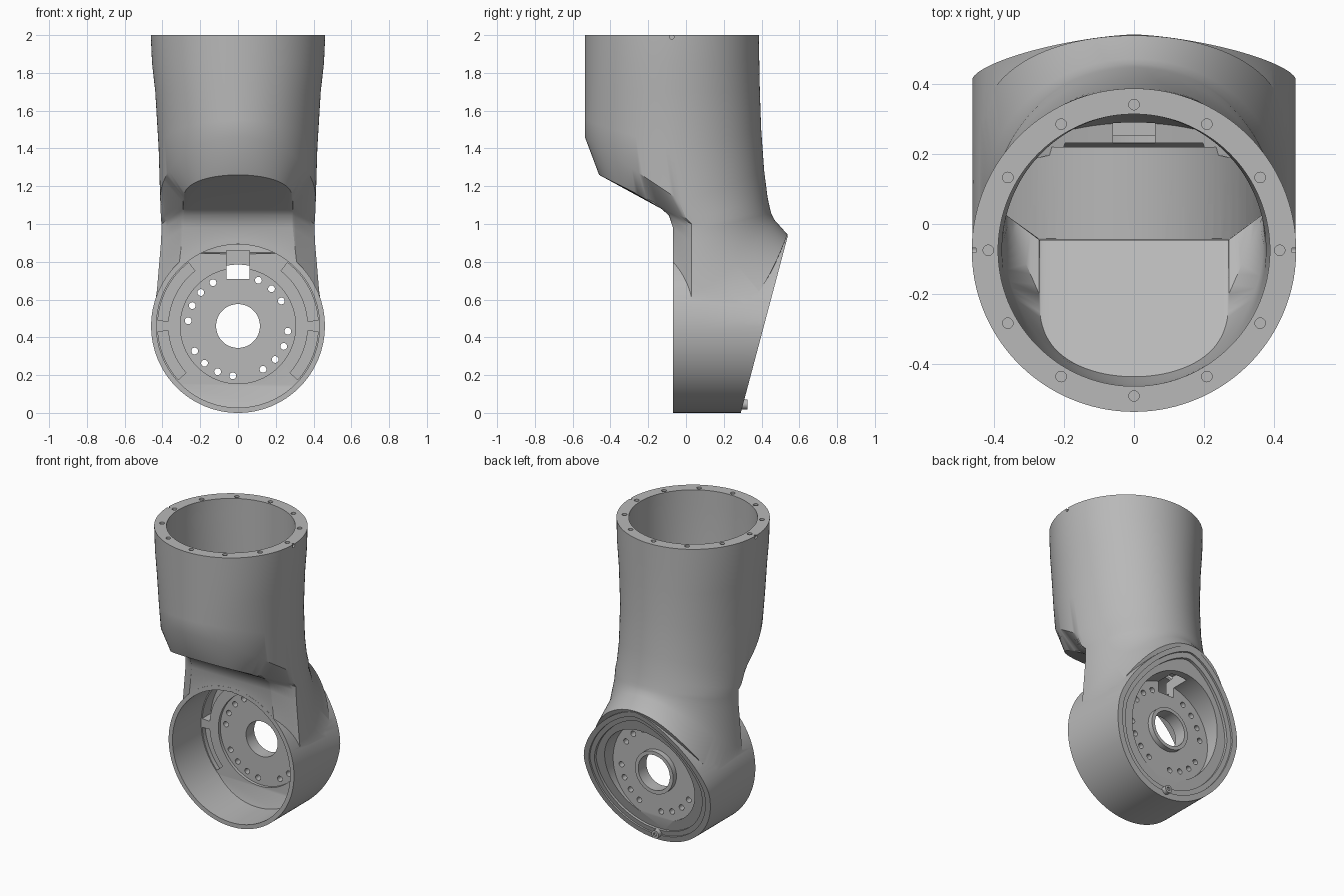
import bpy, bmesh, math
from mathutils import Vector, Matrix

cube = bpy.data.objects.get("Cube")
if cube:
    bpy.data.objects.remove(cube)

grey = bpy.data.materials.new("cast_grey")
grey.use_nodes = True
colour = (0.48, 0.48, 0.48, 1)
grey.diffuse_color = colour
grey.node_tree.nodes["Principled BSDF"].inputs["Base Color"].default_value = colour

AXIS_Z = 0.46                      # height of the joint axis
TILT = math.atan(0.266)            # lean of the rear flange


def make(name, bm):
    bmesh.ops.recalc_face_normals(bm, faces=bm.faces)
    mesh = bpy.data.meshes.new(name)
    bm.to_mesh(mesh)
    bm.free()
    mesh.materials.append(grey)
    ob = bpy.data.objects.new(name, mesh)
    bpy.context.collection.objects.link(ob)
    return ob


def add_cyl(bm, start, end, r, seg=96):
    a, b = Vector(start), Vector(end)
    turn = (b - a).to_track_quat("Z", "Y").to_matrix().to_4x4()
    bmesh.ops.create_cone(bm, cap_ends=True, segments=seg, radius1=r, radius2=r,
                          depth=(b - a).length,
                          matrix=Matrix.Translation((a + b) / 2) @ turn)


def along_y(name, y0, y1, r, z=AXIS_Z, seg=96):
    bm = bmesh.new()
    add_cyl(bm, (0, y0, z), (0, y1, z), r, seg)
    return make(name, bm)


def box(name, lo, hi):
    lo, hi = Vector(lo), Vector(hi)
    bm = bmesh.new()
    bmesh.ops.create_cube(bm, size=1, matrix=Matrix.Translation((lo + hi) / 2)
                          @ Matrix.Diagonal((*(hi - lo), 1)))
    return make(name, bm)


def trim(ob, point, normal):
    bm = bmesh.new()
    bm.from_mesh(ob.data)
    cut = bmesh.ops.bisect_plane(bm, geom=bm.verts[:] + bm.edges[:] + bm.faces[:],
                                 plane_co=point, plane_no=normal, clear_outer=True)
    edges = [e for e in cut["geom_cut"] if isinstance(e, bmesh.types.BMEdge)]
    bmesh.ops.contextual_create(bm, geom=edges)
    bmesh.ops.recalc_face_normals(bm, faces=bm.faces)
    bm.to_mesh(ob.data)
    bm.free()


def combine(ob, tool, operation):
    mod = ob.modifiers.new("combine", "BOOLEAN")
    mod.operation, mod.solver, mod.object = operation, "EXACT", tool
    bpy.context.view_layer.update()
    result = bpy.data.meshes.new_from_object(
        ob.evaluated_get(bpy.context.evaluated_depsgraph_get()))
    ob.modifiers.clear()
    ob.data = result
    bpy.data.objects.remove(tool)


def skin(name, rings):
    """Closed surface through rings of points."""
    bm = bmesh.new()
    loops = [[bm.verts.new(p) for p in ring] for ring in rings]
    for p, q in zip(loops, loops[1:]):
        for k in range(len(p)):
            n = (k + 1) % len(p)
            bm.faces.new((p[k], p[n], q[n], q[k]))
    bm.faces.new(loops[0])
    bm.faces.new(loops[-1])
    return make(name, bm)


def casting(name, rings, seg=144):
    """Ring: front, side and back z; half width; front, middle and back y;
    back squareness; optional knee x, y where a front plate meets the cheek."""
    bend = math.radians(70)
    loops = []
    for zf, zs, zb, w, yf, yc, yb, back, *knee in rings:
        loop = []
        for k in range(seg):
            a = 2 * math.pi * k / seg
            s, c = math.sin(a), math.cos(a)
            if c > 0:
                x, y = w * s, yc + (yf - yc) * c
                if knee:
                    t = math.asin(abs(s))
                    u = min(t / bend, 1) * math.pi / 2
                    v = max(0, (t - bend) / (math.pi / 2 - bend))
                    kx, ky = knee
                    x = math.copysign(kx * math.sin(u) + (w - kx) * v, s)
                    y = ky + (yf - ky) * abs(math.cos(u)) ** .7 + (yc - ky) * v
                z = zs + (zf - zs) * (yc - y) / (yc - yf)
            else:
                x, y = w * s, yc + (yb - yc) * abs(c) ** back
                z = zs + (zb - zs) * abs(c) ** 1.35
            loop.append((x, y, z))
        loops.append(loop)
    return skin(name, loops)


def drum_shape(name, sections, scale=1, seg=128):
    """Section: y, top radius, roundness of the upper half."""
    loops = []
    for y, top, n in sections:
        loop = []
        for k in range(seg):
            a = 2 * math.pi * k / seg
            c, s = math.cos(a), math.sin(a)
            if s > 0:
                x = math.copysign(abs(c) ** (2 / n), c) * .46
                z = s ** (2 / n) * top
            else:
                x, z = c * .46, s * .46
            loop.append((x * scale, y, AXIS_Z + z * scale))
        loops.append(loop)
    return skin(name, loops)


def arc_block(name, r0, r1, y0, y1, start, end, steps=24):
    rings = []
    for k in range(steps + 1):
        a = math.radians(start + (end - start) * k / steps)
        rings.append([(r * math.cos(a), y, AXIS_Z + r * math.sin(a))
                      for r, y in ((r0, y0), (r1, y0), (r1, y1), (r0, y1))])
    return skin(name, rings)


# Outer casting: round barrel, stepped overhang, neck flaring into the drum
body = casting("arm_housing", [
    (2.0, 2.0, 2.0, .462, -.535, -.075, .386, 1),
    (1.85, 1.85, 1.85, .455, -.535, -.075, .388, 1),
    (1.7, 1.7, 1.7, .438, -.535, -.075, .391, 1),
    (1.55, 1.4, 1.5, .42, -.535, -.07, .398, 1),
    (1.46, 1.13, 1.28, .412, -.535, -.04, .414, 1),
    (1.26, 1.03, 1.14, .408, -.46, 0, .432, 1, .29, -.17),
    (1.08, 1.0, 1.08, .405, -.13, .03, .445, 1, .29, -.125),
    (1.045, .97, 1.06, .405, -.09, .03, .45, 1, .29, -.088),
    (.98, .9, 1.045, .408, -.069, .03, .456, 1, .29, -.069),
    (.8, .64, 1.02, .43, -.069, .03, .47, .9, .31, -.069),
    (.5, .45, .945, .458, -.06, .03, .537, .5, .36, -.06),
    (.4, .3, .3, .38, -.05, .03, .3, 1, .3, -.05)])

# Joint drum, round in front and peaked behind, trimmed by the leaning flange
drum_sections = [(-.07, .46, 2), (.1, .46, 1.95), (.3, .468, 1.75),
                 (.45, .476, 1.55), (.62, .482, 1.48)]
combine(body, drum_shape("joint_drum", drum_sections), "UNION")
flange_normal = Vector((0, math.cos(TILT), -math.sin(TILT)))
flange_point = Vector((0, .29, 0))
trim(body, flange_point, flange_normal)

# Hollow barrel and neck
cavity = casting("cavity_cutter", [
    (2.1, 2.1, 2.1, .387, -.462, -.075, .313, 1),
    (1.9, 1.9, 1.9, .387, -.462, -.075, .313, 1),
    (1.6, 1.6, 1.6, .376, -.462, -.075, .313, 1),
    (1.46, 1.25, 1.3, .37, -.455, -.04, .313, 1),
    (1.34, 1.11, 1.15, .37, -.435, .03, .313, 1, .27, -.2),
    (1.12, 1.08, 1.06, .37, -.045, .03, .313, .9, .27, -.045),
    (.85, .85, .85, .37, -.042, .03, .288, .6, .27, -.042),
    (.84, .84, .84, .37, -.042, .03, .215, .4, .27, -.042),
    (.6, .6, .6, .37, -.042, .03, .215, .4, .27, -.042)])
combine(body, cavity, "DIFFERENCE")
combine(body, along_y("bore_sleeve", -.06, .22, .45), "UNION")

# Front bore with a leaning floor at the bottom
bore = along_y("bore_cutter", -.2, .23, .432)
trim(bore, (0, .23, .15), flange_normal)
combine(body, bore, "DIFFERENCE")
combine(body, along_y("plate_recess_cutter", .2, .25, .305), "DIFFERENCE")

# Curved lightening pockets either side of the plate
for start, end, deep in ((4, 52, .32), (-42, -4, .26)):
    for a, b in ((start, end), (180 - end, 180 - start)):
        combine(body, arc_block("pocket_arc_cutter", .37, .425, .2, deep, a, b),
                "DIFFERENCE")

# Rear pocket with a stepped sealing face
combine(body, along_y("pocket_cutter", .3, .8, .325), "DIFFERENCE")
for scale, depth in ((.92, .012), (.85, .03)):
    step = drum_shape("seal_step_cutter", [(.1, .48, 1.55), (.7, .48, 1.55)], scale)
    trim(step, flange_point - flange_normal * depth, -flange_normal)
    combine(body, step, "DIFFERENCE")
combine(body, along_y("hub_boss", .27, .335, .14), "UNION")
combine(body, along_y("hub_hole_cutter", .1, .6, .116, seg=64), "DIFFERENCE")
combine(body, box("cable_slot_cutter", (-.06, .2, .71), (.06, .42, .86)), "DIFFERENCE")

# Plate bolt circle, with three positions left blank
bolts = bmesh.new()
for k in range(18):
    if k not in (3, 8, 13):
        a = math.radians(66 - 18 * k)
        x, z = .265 * math.cos(a), AXIS_Z + .265 * math.sin(a)
        add_cyl(bolts, (x, .2, z), (x, .4, z), .018, 20)
combine(body, make("plate_bolt_cutter", bolts), "DIFFERENCE")

# Top rim bolt holes, side witness holes and front dowel hole
holes = bmesh.new()
for k in range(12):
    a = math.radians(30 * k)
    x, y = .415 * math.cos(a), -.075 + .415 * math.sin(a)
    add_cyl(holes, (x, y, 1.94), (x, y, 2.05), .015, 20)
for side in (-1, 1):
    add_cyl(holes, (side * .45, -.075, 1.99), (side * .5, -.075, 1.99), .012, 16)
add_cyl(holes, (0, -.1, .885), (0, -.05, .885), .012, 16)
combine(body, make("rim_hole_cutter", holes), "DIFFERENCE")

# Locating pin at the foot of the flange
pin = along_y("locating_pin", .27, .325, .026, .045, 24)
combine(pin, along_y("pin_socket", .315, .35, .012, .045, 16), "DIFFERENCE")

for ob in (body, pin):
    bpy.ops.object.select_all(action="DESELECT")
    ob.select_set(True)
    bpy.context.view_layer.objects.active = ob
    bpy.ops.object.shade_smooth_by_angle(angle=math.radians(32))
